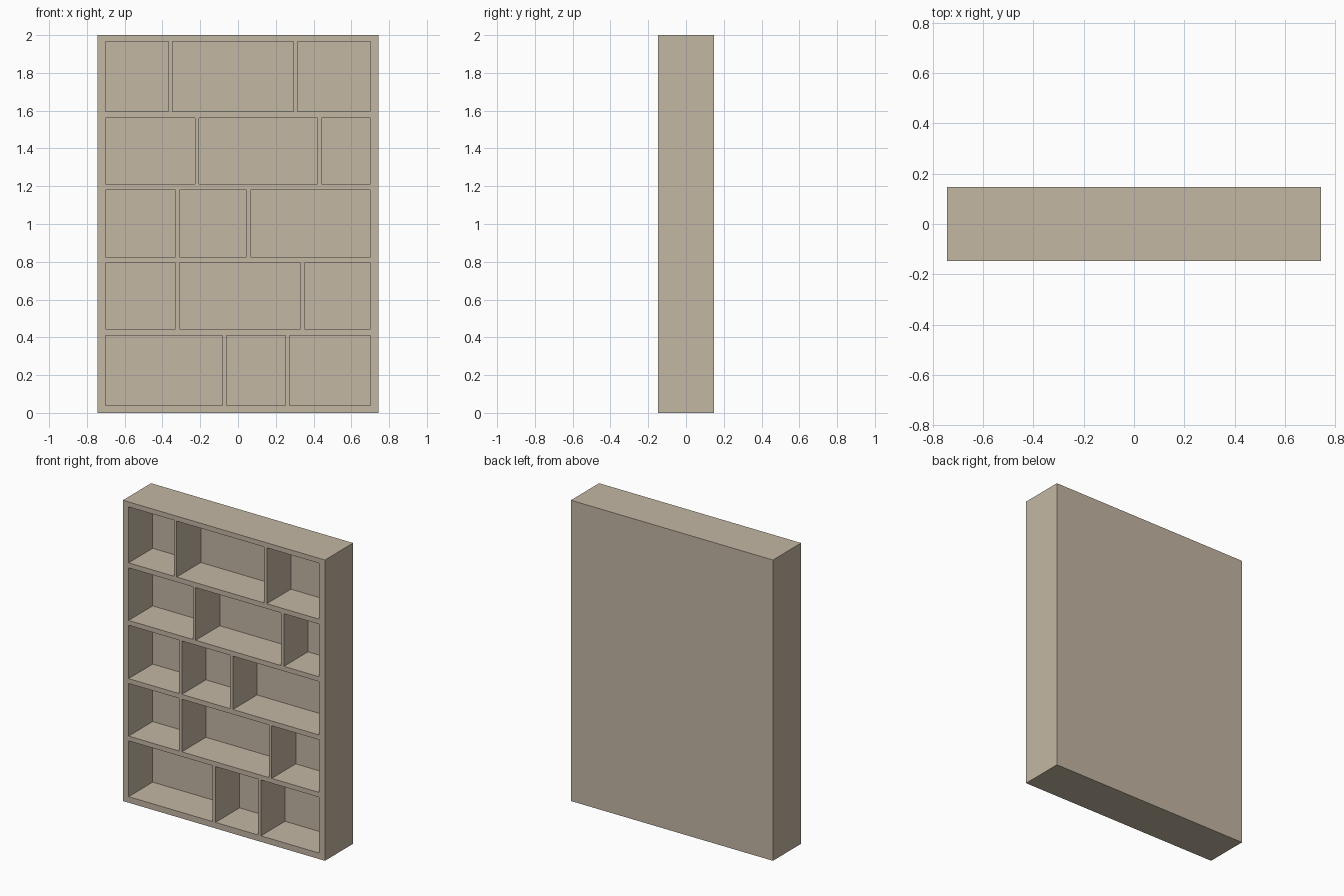
import bpy, bmesh
from mathutils import Matrix, Vector

if "Cube" in bpy.data.objects:
    bpy.data.objects.remove(bpy.data.objects["Cube"])

HALF_W, HALF_D, HEIGHT = 0.743, 0.148, 2.0
INNER_X = 0.701          # inside face of the side boards
BACK_Y = 0.105           # front face of the back panel
BOARD = 0.021            # divider thickness

# Each row: bottom, top, centres of its upright dividers
ROWS = [
    (0.04, 0.411, (-0.072, 0.262)),
    (0.443, 0.793, (-0.320, 0.341)),
    (0.825, 1.18, (-0.320, 0.056)),
    (1.212, 1.562, (-0.218, 0.431)),
    (1.595, 1.967, (-0.358, 0.305)),
]


def add_box(bm, lo, hi):
    lo, hi = Vector(lo), Vector(hi)
    bmesh.ops.create_cube(bm, size=1, matrix=Matrix.Translation((lo + hi) / 2)
                          @ Matrix.Diagonal((*(hi - lo), 1)))


def make_object(name, bm):
    mesh = bpy.data.meshes.new(name)
    bm.to_mesh(mesh)
    bm.free()
    obj = bpy.data.objects.new(name, mesh)
    bpy.context.collection.objects.link(obj)
    return obj


# Solid body of the bookcase
bm = bmesh.new()
add_box(bm, (-HALF_W, -HALF_D, 0), (HALF_W, HALF_D, HEIGHT))
bookcase = make_object("bookcase", bm)
wood = bpy.data.materials.new("beige wood")
wood.diffuse_color = (0.552, 0.474, 0.371, 1)
wood.use_nodes = True
wood.node_tree.nodes["Principled BSDF"].inputs["Base Color"].default_value = wood.diffuse_color
bookcase.data.materials.append(wood)

# Compartments, cut from the front
bm = bmesh.new()
for z0, z1, dividers in ROWS:
    lefts = [-INNER_X] + [d + BOARD / 2 for d in dividers]
    rights = [d - BOARD / 2 for d in dividers] + [INNER_X]
    for x0, x1 in zip(lefts, rights):
        add_box(bm, (x0, -HALF_D - 0.1, z0), (x1, BACK_Y, z1))
cutter = make_object("compartment_cutter", bm)
cutter.data.materials.append(wood)
cutter.hide_render = True

cut = bookcase.modifiers.new("compartments", 'BOOLEAN')
cut.operation = 'DIFFERENCE'
cut.solver = 'EXACT'
cut.object = cutter
bpy.context.view_layer.objects.active = bookcase
bpy.ops.object.modifier_apply(modifier=cut.name)
bpy.data.objects.remove(cutter)
